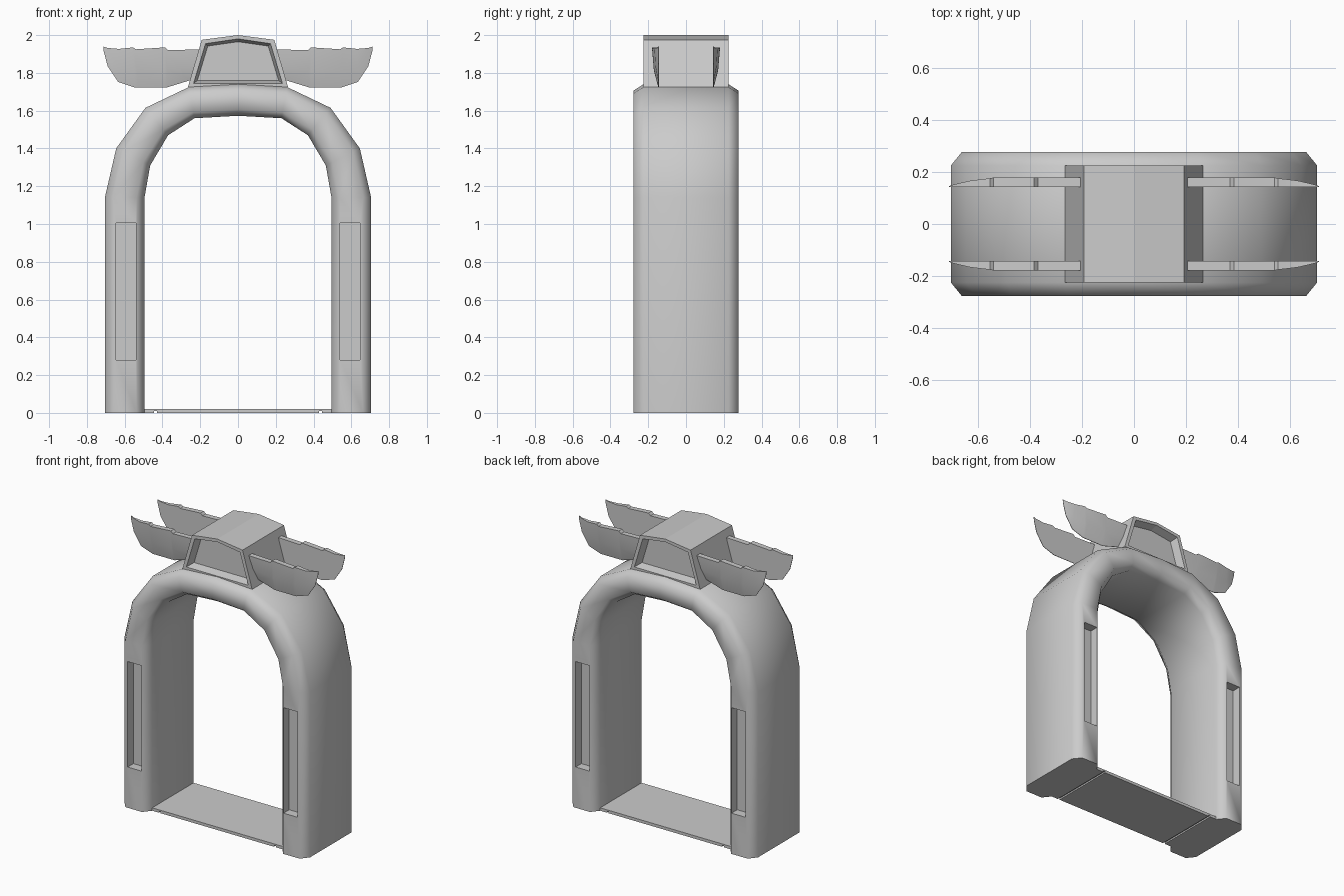
import bpy, bmesh, math

cube = bpy.data.objects.get("Cube")
if cube:
    bpy.data.objects.remove(cube, do_unlink=True)

# One stone grey for the whole model
grey = bpy.data.materials.new("stone_grey")
grey.use_nodes = True
colour = (0.6, 0.6, 0.6, 1)
grey.diffuse_color = colour
grey.node_tree.nodes["Principled BSDF"].inputs["Base Color"].default_value = colour


def finish(name, bm, angle=30):
    bmesh.ops.recalc_face_normals(bm, faces=bm.faces[:])
    mesh = bpy.data.meshes.new(name)
    bm.to_mesh(mesh)
    bm.free()
    mesh.materials.append(grey)
    mesh.shade_smooth()
    mesh.set_sharp_from_angle(angle=math.radians(angle))
    obj = bpy.data.objects.new(name, mesh)
    bpy.context.collection.objects.link(obj)
    return obj


def loft(bm, rings, closed=True):
    """Skin a row of equal point rings and cap both ends."""
    rows = [[bm.verts.new(p) for p in ring] for ring in rings]
    n = len(rows[0])
    for a, b in zip(rows, rows[1:]):
        for i in range(n):
            j = (i + 1) % n
            bm.faces.new((a[i], a[j], b[j], b[i]))
    if closed:
        bm.faces.new(rows[0])
        bm.faces.new(rows[-1])
    return rows


def box(bm, x0, x1, y0, y1, z0, z1):
    loft(bm, [[(x0, y0, z), (x1, y0, z), (x1, y1, z), (x0, y1, z)] for z in (z0, z1)])


# Arch: bevelled section swept between an outer and an inner profile
outer = [(0.705, 0), (0.705, 1.14), (0.645, 1.40), (0.49, 1.615), (0.26, 1.725), (0, 1.74)]
inner = [(0.495, 0), (0.495, 1.14), (0.465, 1.31), (0.37, 1.47), (0.23, 1.56), (0, 1.573)]
section = [(0, -0.225), (0.2, -0.277), (0.8, -0.277), (1, -0.225)]
section += [(t, -y) for t, y in reversed(section)]


def mirrored(points):
    return points + [(-x, z) for x, z in reversed(points[:-1])]


bm = bmesh.new()
loft(bm, [[(i[0] + (o[0] - i[0]) * t, y, i[1] + (o[1] - i[1]) * t) for t, y in section]
          for o, i in zip(mirrored(outer), mirrored(inner))])
arch = finish("arch", bm)

# Tall slots cut into the front and back of each leg
bm = bmesh.new()
for sx in (-1, 1):
    for sy in (-1, 1):
        box(bm, *sorted((sx * 0.54, sx * 0.645)), *sorted((sy * 0.215, sy * 0.4)), 0.28, 1.005)
cutter = finish("slot_cutter", bm)
cutter.hide_render = True
mod = arch.modifiers.new("slots", 'BOOLEAN')
mod.object = cutter
mod.solver = 'EXACT'
bpy.context.view_layer.objects.active = arch
bpy.ops.object.modifier_apply(modifier=mod.name)
bpy.data.objects.remove(cutter, do_unlink=True)
arch.data.shade_smooth()
arch.data.set_sharp_from_angle(angle=math.radians(60))

# Floor plate with a shallow groove beneath each end
bm = bmesh.new()
box(bm, -0.43, 0.43, -0.225, 0.225, 0, 0.02)
for s in (-1, 1):
    box(bm, *sorted((s * 0.43, s * 0.445)), -0.225, 0.225, 0.01, 0.02)
    box(bm, *sorted((s * 0.445, s * 0.52)), -0.225, 0.225, 0, 0.02)
finish("floor_plate", bm)

# Crest housing with recessed panels at the front and back
crest = [(-0.265, 1.725), (0.265, 1.725), (0.192, 1.975), (0, 2.0), (-0.192, 1.975)]
rim = [(-0.235, 1.745), (0.235, 1.745), (0.172, 1.955), (0, 1.98), (-0.172, 1.955)]
panel = [(-0.215, 1.76), (0.215, 1.76), (0.16, 1.942), (0, 1.965), (-0.16, 1.942)]
layers = [(panel, -0.17), (rim, -0.225), (crest, -0.225)]
layers += [(shape, -y) for shape, y in reversed(layers)]
bm = bmesh.new()
loft(bm, [[(x, y, z) for x, z in shape] for shape, y in layers])
finish("crest", bm, 10)

# Wings: flat inner side, outer side thinning towards the tip and lower edge
# Each rib holds x at the top, top z, x at the bottom, bottom z, thickness
ribs = [(0.19, 1.925, 0.24, 1.765, 0.036), (0.37, 1.92, 0.38, 1.722, 0.036),
        (0.385, 1.935, 0.39, 1.722, 0.036), (0.54, 1.925, 0.53, 1.722, 0.036),
        (0.555, 1.935, 0.545, 1.722, 0.033), (0.63, 1.927, 0.635, 1.752, 0.024),
        (0.69, 1.932, 0.69, 1.835, 0.01), (0.713, 1.94, 0.711, 1.915, 0.003)]
for sx, side in ((1, "left"), (-1, "right")):
    for sy, end in ((-1, "front"), (1, "back")):
        rings = []
        for xt, zt, xb, zb, thick in ribs:
            xm, zm = xt * 0.45 + xb * 0.55, zt * 0.45 + zb * 0.55
            rings.append([(sx * x, sy * (0.143 + d), z) for x, z, d in (
                (xt, zt, 0), (xb, zb, 0), (xb, zb, 0.003), (xm, zm, thick * 0.75), (xt, zt, thick))])
        bm = bmesh.new()
        loft(bm, rings)
        finish(f"{end}_{side}_wing", bm, 35)
